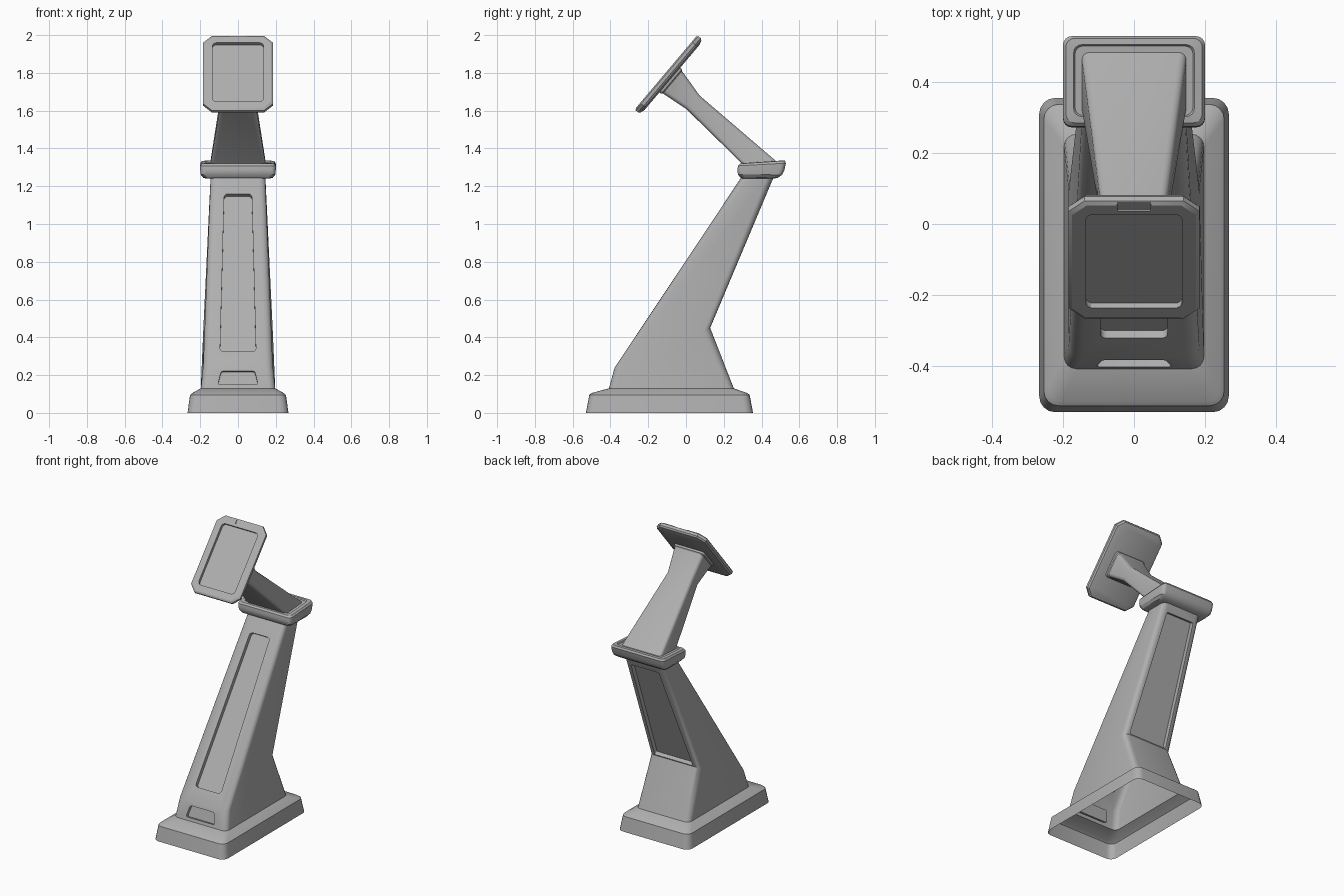
import bpy, bmesh, math
from mathutils import Vector

if "Cube" in bpy.data.objects:
    bpy.data.objects.remove(bpy.data.objects["Cube"])

grey = bpy.data.materials.new("dark_grey")
grey.diffuse_color = (0.43, 0.43, 0.43, 1)
grey.use_nodes = True
grey.node_tree.nodes["Principled BSDF"].inputs["Base Color"].default_value = grey.diffuse_color


def finish(bm, name, smooth=True):
    bmesh.ops.recalc_face_normals(bm, faces=bm.faces)
    me = bpy.data.meshes.new(name)
    bm.to_mesh(me)
    bm.free()
    me.materials.append(grey)
    ob = bpy.data.objects.new(name, me)
    bpy.context.collection.objects.link(ob)
    if smooth:
        shade(ob)
    return ob


def activate(ob):
    bpy.ops.object.select_all(action='DESELECT')
    ob.select_set(True)
    bpy.context.view_layer.objects.active = ob


def shade(ob):
    activate(ob)
    bpy.ops.object.shade_smooth_by_angle(angle=math.radians(28))


def loft(name, sections, n=4, smooth=True):
    """Sections: front (y, z), back (y, z), half width, corner radius."""
    bm = bmesh.new()
    rings = []
    for f, b, hw, r in sections:
        f, b = Vector((0, *f)), Vector((0, *b))
        mid, half = (f + b) / 2, (b - f).length / 2
        axis = (b - f).normalized()
        ring = []
        for q, (sx, sy) in enumerate(((1, 1), (-1, 1), (-1, -1), (1, -1))):
            for i in range(n + 1):
                a = math.pi / 2 * (q + i / n)
                x = sx * (hw - r) + r * math.cos(a)
                s = sy * (half - r) + r * math.sin(a)
                ring.append(bm.verts.new(mid + axis * s + Vector((x, 0, 0))))
        rings.append(ring)
    for lo, hi in zip(rings, rings[1:]):
        for i in range(len(lo)):
            j = (i + 1) % len(lo)
            bm.faces.new((lo[i], lo[j], hi[j], hi[i]))
    bm.faces.new(rings[0])
    bm.faces.new(rings[-1])
    return finish(bm, name, smooth)


def recess(target, low, high, z0, z1, w0, w1, depth, sign, r=0.02):
    """Cut a rounded trapezoid pocket in the sloped face low-high."""
    low, high = Vector((0, *low)), Vector((0, *high))
    d = high - low
    nrm = Vector((0, -d.z, d.y)).normalized() * sign
    at = lambda z: low + d * ((z - low.z) / d.z)
    bm = bmesh.new()
    vs = [bm.verts.new(at(z) + Vector((x, 0, 0)) - nrm * depth)
          for x, z in ((-w0, z0), (w0, z0), (w1, z1), (-w1, z1))]
    bm.faces.new(vs)
    bmesh.ops.bevel(bm, geom=vs, offset=r, segments=4, profile=0.5, affect='VERTICES')
    ext = bmesh.ops.extrude_face_region(bm, geom=bm.faces[:])
    bmesh.ops.translate(bm, vec=nrm * (depth + 0.04),
                        verts=[g for g in ext['geom'] if isinstance(g, bmesh.types.BMVert)])
    cutter = finish(bm, "recess_cutter", False)
    cutter.hide_render = True
    mod = target.modifiers.new("recess", 'BOOLEAN')
    mod.operation, mod.solver, mod.object = 'DIFFERENCE', 'EXACT', cutter
    activate(target)
    bpy.ops.object.modifier_apply(modifier=mod.name)
    bpy.data.objects.remove(cutter)


# Plinth and leaning column as one shell
knee_f, knee_b = (-0.378, 0.24), (0.128, 0.45)
top_f, top_b = (0.295, 1.25), (0.465, 1.25)
column = loft("base_and_column", [
    ((-0.53, 0), (0.355, 0), 0.267, 0.045),
    ((-0.512, 0.095), (0.337, 0.095), 0.254, 0.042),
    ((-0.50, 0.105), (0.324, 0.105), 0.242, 0.042),
    ((-0.408, 0.13), (0.253, 0.13), 0.197, 0.035),
    (knee_f, knee_b, 0.184, 0.038),
    (top_f, top_b, 0.145, 0.035)], smooth=False)
recess(column, knee_f, top_f, 0.325, 1.16, 0.095, 0.073, 0.025, 1)
recess(column, (-0.408, 0.13), knee_f, 0.15, 0.222, 0.107, 0.088, 0.02, 1, 0.012)
recess(column, knee_b, top_b, 0.456, 1.19, 0.142, 0.103, 0.028, -1, 0.008)

# Open underside
bm = bmesh.new()
bm.from_mesh(column.data)
under = [f for f in bm.faces if all(v.co.z < 0.001 for v in f.verts)]
bmesh.ops.delete(bm, geom=under, context='FACES')
bm.to_mesh(column.data)
bm.free()
shade(column)

# Rounded collar, its top barely sunken around the arm
loft("collar", [
    ((0.30, 1.24), (0.462, 1.24), 0.165, 0.025),
    ((0.286, 1.247), (0.485, 1.244), 0.184, 0.025),
    ((0.275, 1.263), (0.508, 1.26), 0.197, 0.025),
    ((0.272, 1.285), (0.52, 1.283), 0.2, 0.025),
    ((0.275, 1.308), (0.529, 1.322), 0.2, 0.025),
    ((0.285, 1.319), (0.523, 1.335), 0.192, 0.025),
    ((0.303, 1.322), (0.505, 1.336), 0.17, 0.022),
    ((0.306, 1.316), (0.501, 1.329), 0.166, 0.022)])

# Screen frame axes: u runs up the screen, back points behind it
centre = Vector((-0.106, 1.803))
u = Vector((0.645, 0.764)).normalized()
back = Vector((u.y, -u.x))


def slab(offset, half, hw, r, shift=0.0):
    c = centre + back * offset + u * shift
    return (tuple(c - u * half), tuple(c + u * half), hw, r)


# Arm flaring into the mount plate
loft("arm", [
    ((0.312, 1.305), (0.492, 1.32), 0.148, 0.02),
    ((0.0, 1.61), (0.072, 1.68), 0.094, 0.022),
    slab(0.06, 0.078, 0.108, 0.022, -0.018),
    slab(0.054, 0.084, 0.113, 0.022, -0.018),
    slab(0.03, 0.088, 0.116, 0.022, -0.018)])

# Tilted screen housing with chamfered corners and recessed display
head = loft("screen_head", [
    slab(0.0, 0.246, 0.174, 0.042),
    slab(0.007, 0.257, 0.184, 0.045),
    slab(0.024, 0.257, 0.184, 0.045),
    slab(0.034, 0.25, 0.177, 0.042),
    slab(0.042, 0.225, 0.153, 0.034)], n=1)
low, high = tuple(centre - u), tuple(centre + u)
recess(head, low, high, 1.648, 1.96, 0.135, 0.135, 0.018, 1, 0.022)

# Small notch on the upper rim
recess(head, low, high, 1.972, 2.03, 0.046, 0.05, 0.005, 1, 0.004)
shade(head)
